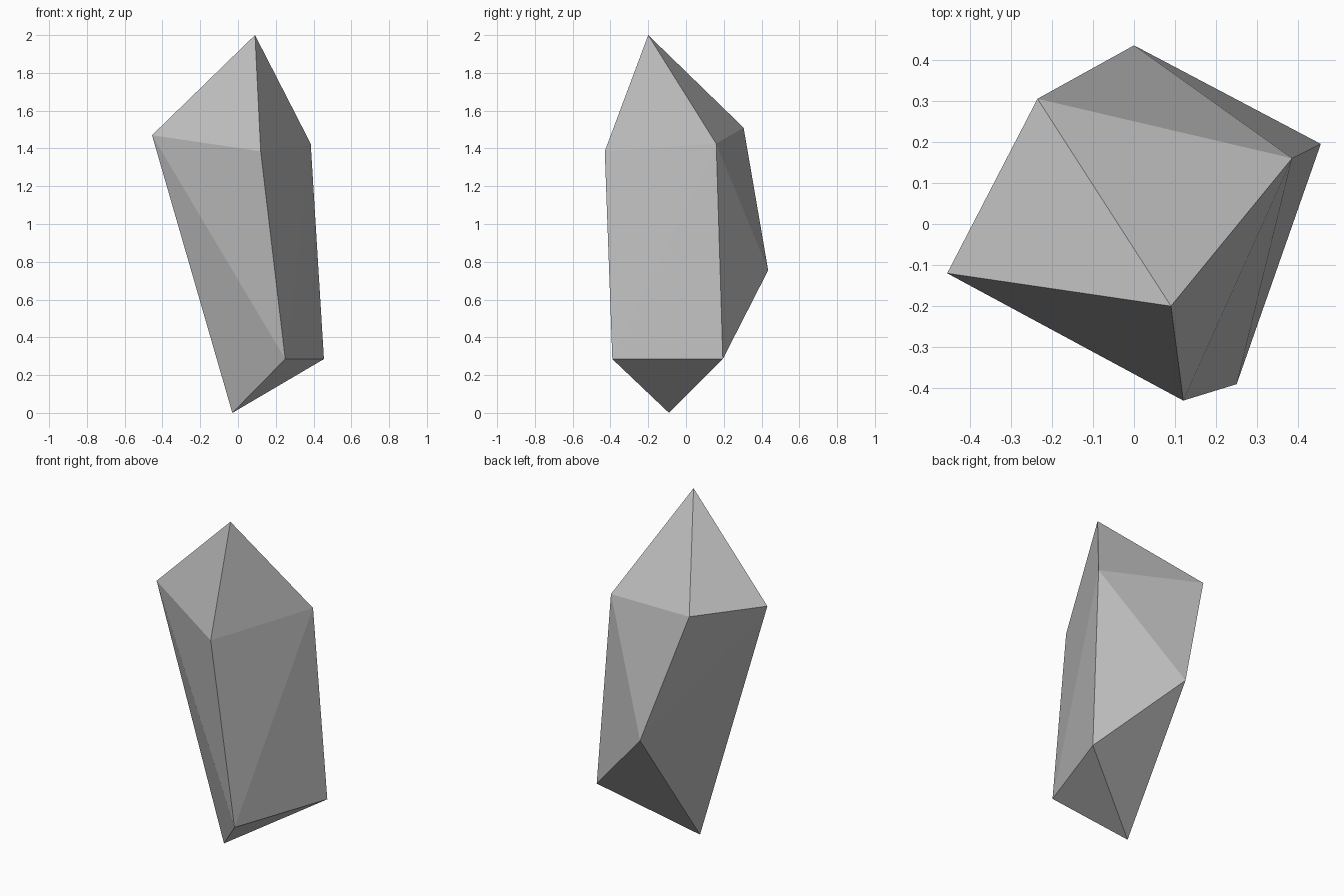
import bpy
import bmesh

if "Cube" in bpy.data.objects:
    bpy.data.objects.remove(bpy.data.objects["Cube"])

# Corner points of the crystal
POINTS = {
    "tip": (0.09, -0.20, 2.00),
    "shoulder_left": (-0.455, -0.12, 1.47),
    "shoulder_front": (0.12, -0.43, 1.385),
    "shoulder_right": (0.385, 0.16, 1.425),
    "shoulder_back": (-0.235, 0.305, 1.51),
    "base_front": (0.25, -0.39, 0.285),
    "base_right": (0.455, 0.195, 0.285),
    "base_back": (0.0, 0.435, 0.755),
    "foot": (-0.03, -0.09, 0.0),
}

# Faceted crystal: convex skin over the corners
bm = bmesh.new()
for co in POINTS.values():
    bm.verts.new(co)
bmesh.ops.convex_hull(bm, input=bm.verts)
bmesh.ops.recalc_face_normals(bm, faces=bm.faces)

mesh = bpy.data.meshes.new("crystal")
bm.to_mesh(mesh)
bm.free()
crystal = bpy.data.objects.new("crystal", mesh)
bpy.context.collection.objects.link(crystal)

# Pale grey stone
stone = bpy.data.materials.new("pale_grey_stone")
stone.diffuse_color = (0.53, 0.53, 0.53, 1.0)
stone.use_nodes = True
stone.node_tree.nodes["Principled BSDF"].inputs["Base Color"].default_value = stone.diffuse_color
mesh.materials.append(stone)
